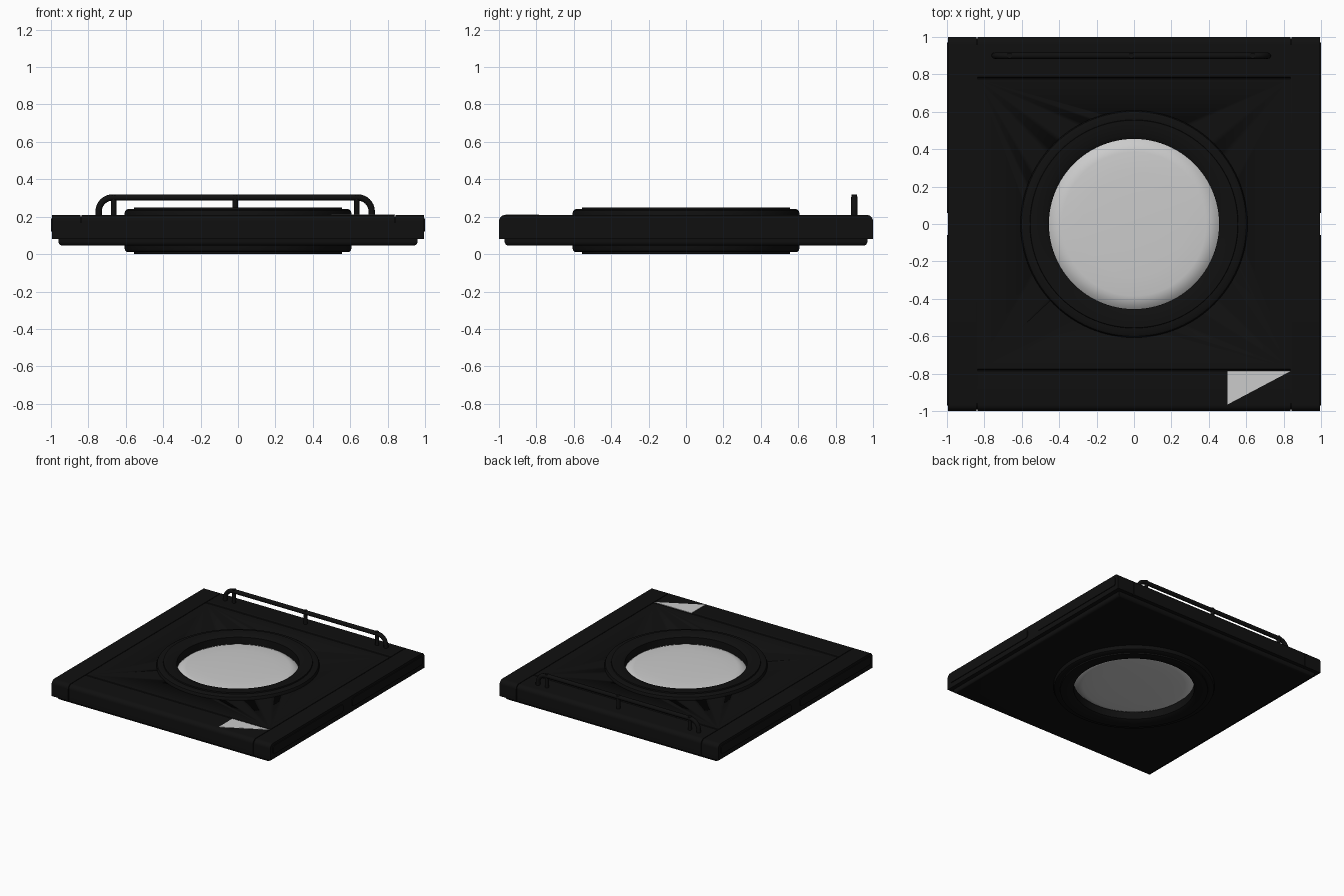
import bpy, bmesh
from math import cos, sin, pi, radians
from mathutils import Vector

if "Cube" in bpy.data.objects:
    bpy.data.objects.remove(bpy.data.objects["Cube"])


def material(name, rgb):
    m = bpy.data.materials.new(name)
    m.use_nodes = True
    m.diffuse_color = (*rgb, 1)
    m.node_tree.nodes["Principled BSDF"].inputs["Base Color"].default_value = (*rgb, 1)
    return m


BLACK = material("matte black", (0.005, 0.005, 0.005))
PALE = material("pale grey", (0.6, 0.6, 0.6))


def finish(name, bm, mat):
    bmesh.ops.recalc_face_normals(bm, faces=bm.faces)
    me = bpy.data.meshes.new(name)
    bm.to_mesh(me)
    bm.free()
    me.materials.append(mat)
    me.shade_smooth()
    me.set_sharp_from_angle(angle=radians(30))
    ob = bpy.data.objects.new(name, me)
    bpy.context.collection.objects.link(ob)
    return ob


def extrude_x(name, profile, x0, x1, mat):
    """Sweep a closed (y, z) profile along x."""
    bm = bmesh.new()
    f = bm.faces.new([bm.verts.new((x0, y, z)) for y, z in profile])
    g = bmesh.ops.extrude_face_region(bm, geom=[f])["geom"]
    bmesh.ops.translate(bm, vec=(x1 - x0, 0, 0),
                        verts=[v for v in g if isinstance(v, bmesh.types.BMVert)])
    return finish(name, bm, mat)


def lathe(name, profile, mat, closed, n=96):
    """Spin an (r, z) profile round the z axis."""
    bm = bmesh.new()
    vs = [bm.verts.new((r, 0, z)) for r, z in profile]
    pairs = list(zip(vs, vs[1:] + vs[:1])) if closed else list(zip(vs, vs[1:]))
    es = [bm.edges.new(p) for p in pairs]
    bmesh.ops.spin(bm, geom=vs + es, cent=(0, 0, 0), axis=(0, 0, 1),
                   angle=2 * pi, steps=n)
    bmesh.ops.remove_doubles(bm, verts=bm.verts, dist=1e-4)
    return finish(name, bm, mat)


def arc(cy, cz, r, a0, a1, n=6):
    angles = [radians(a0 + (a1 - a0) * i / n) for i in range(n + 1)]
    return [(cy + r * cos(a), cz + r * sin(a)) for a in angles]


def pierce(ob, cutter):
    """Cut the cutter out of the object and bake the result."""
    mod = ob.modifiers.new("hole", "BOOLEAN")
    mod.operation, mod.object, mod.solver = "DIFFERENCE", cutter, "EXACT"
    dg = bpy.context.evaluated_depsgraph_get()
    me = bpy.data.meshes.new_from_object(ob.evaluated_get(dg))
    ob.modifiers.clear()
    ob.data = me


def tube(name, points, radius):
    cu = bpy.data.curves.new(name, "CURVE")
    cu.dimensions = "3D"
    cu.bevel_depth, cu.bevel_resolution, cu.use_fill_caps = radius, 4, True
    sp = cu.splines.new("POLY")
    sp.points.add(len(points) - 1)
    for p, co in zip(sp.points, points):
        p.co = (*co, 1)
    sp.use_smooth = True
    cu.materials.append(BLACK)
    ob = bpy.data.objects.new(name, cu)
    bpy.context.collection.objects.link(ob)


# Slab: centre and two end sections with rounded upper edges and seam grooves
TOP, LOW, R = 0.21, 0.08, 0.035
back = arc(1 - R, TOP - R, R, 0, 90)
front = arc(R - 1, TOP - R, R, 90, 180)
base = [(-1, LOW), (1, LOW)]


def groove(y):
    return [(y + 0.006, TOP), (y, TOP - 0.008), (y - 0.006, TOP)]


SEAM = 0.84
centre = extrude_x("slab_centre", base + back + groove(0.78) + groove(-0.78) + front,
                   0.003 - SEAM, SEAM - 0.003, BLACK)
seam_core = extrude_x("slab_core", [(y * 0.992, z - 0.008 if z > LOW else z + 0.002)
                                    for y, z in base + back + front], -0.9, 0.9, BLACK)
for side, s in (("left", 1), ("right", -1)):
    extrude_x(side + "_end_section", base + back + front,
              s * (SEAM + 0.003), s * 0.994, BLACK)
    # Raised side panels
    for label, y0, y1 in (("front", -0.97, -0.06), ("back", 0.06, 0.97)):
        r, z0, z1 = 0.02, 0.12, 0.19
        prof = (arc(y1 - r, z1 - r, r, 0, 90, 4) + arc(y0 + r, z1 - r, r, 90, 180, 4)
                + arc(y0 + r, z0 + r, r, 180, 270, 4) + arc(y1 - r, z0 + r, r, 270, 360, 4))
        extrude_x(f"{side}_{label}_side_panel", prof, s * 0.99, s, BLACK)

# Lower tray, rounded along its bottom edges
bm = bmesh.new()
bmesh.ops.create_cube(bm, size=1)
for v in bm.verts:
    v.co = Vector((v.co.x * 1.92, v.co.y * 1.94, 0.07 + v.co.z * 0.05))
bmesh.ops.bevel(bm, geom=[e for e in bm.edges if all(v.co.z < 0.06 for v in e.verts)],
                offset=0.022, segments=4, profile=0.5, affect="EDGES")
tray = finish("lower_tray", bm, BLACK)

# Round opening through the body
bm = bmesh.new()
bmesh.ops.create_cone(bm, cap_ends=True, segments=96, radius1=0.52, radius2=0.52, depth=1)
cutter = finish("opening_cutter", bm, BLACK)
cutter.hide_render = True
for part in (centre, seam_core, tray):
    pierce(part, cutter)
bpy.data.objects.remove(cutter)

# Stepped ring, the same above and below the middle height
MID = 0.125
upper = [(0.455, MID), (0.455, 0.235), (0.475, 0.246), (0.53, 0.25), (0.555, 0.25),
         (0.557, 0.24), (0.59, 0.24), (0.601, 0.234), (0.607, 0.22), (0.607, MID)]
lower = [(r, 2 * MID - z) for r, z in reversed(upper[1:-1])]
lathe("lens_ring", upper + lower, BLACK, True)

# Shallow domed lens with a sloping rim on both faces
half = [(0, 0.212), (0.15, 0.211), (0.28, 0.208), (0.385, 0.203), (0.405, 0.2),
        (0.435, 0.188), (0.456, 0.17)]
lathe("lens", half + [(r, 2 * MID - z) for r, z in reversed(half)], PALE, False)

# Guard rail with bent ends and posts
X, Y, H, B = 0.73, 0.9, 0.303, 0.075
right_bend = arc(B - X, H - B, B, 180, 90, 8)
left_bend = arc(X - B, H - B, B, 90, 0, 8)
path = [(-X, 0.2)] + right_bend + left_bend + [(X, 0.2)]
tube("guard_rail", [(x - 0.015, Y, z) for x, z in path], 0.017)
for label, x in (("right", -0.665), ("middle", -0.015), ("left", 0.635)):
    tube(label + "_rail_post", [(x, Y, 0.2), (x, Y, H + 0.017)], 0.015)

# Pale triangular marker plate
bm = bmesh.new()
f = bm.faces.new([bm.verts.new((x, y, TOP - 0.003))
                  for x, y in ((0.5, -0.965), (0.84, -0.785), (0.5, -0.785))])
g = bmesh.ops.extrude_face_region(bm, geom=[f])["geom"]
bmesh.ops.translate(bm, vec=(0, 0, 0.005),
                    verts=[v for v in g if isinstance(v, bmesh.types.BMVert)])
finish("marker_plate", bm, PALE)
